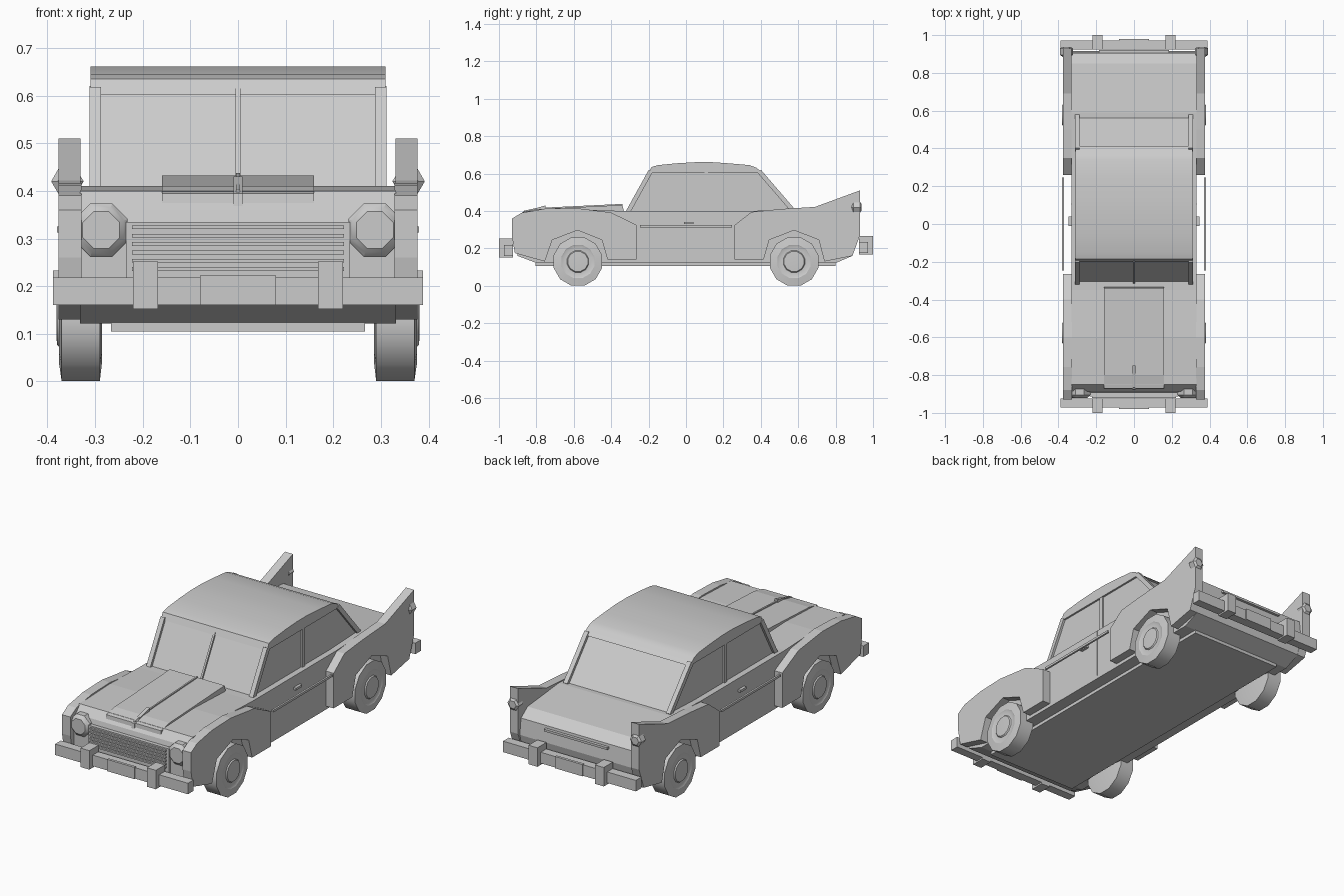
import bpy, bmesh, math
from mathutils import Matrix, Vector

grey = bpy.data.materials.new("body grey")
grey.diffuse_color = (0.6, 0.6, 0.6, 1)


def finish(name, bm, smooth=False):
    bmesh.ops.recalc_face_normals(bm, faces=bm.faces)
    me = bpy.data.meshes.new(name)
    bm.to_mesh(me)
    bm.free()
    me.materials.append(grey)
    ob = bpy.data.objects.new(name, me)
    bpy.context.collection.objects.link(ob)
    if smooth:
        bpy.ops.object.select_all(action='DESELECT')
        ob.select_set(True)
        bpy.context.view_layer.objects.active = ob
        bpy.ops.object.shade_smooth_by_angle(angle=math.radians(32))
    return ob


def mirror(ob):
    ob.modifiers.new("Mirror", 'MIRROR')
    return ob


def prism(name, pts, x0, x1, smooth=False):
    """Side outline of (y, z) points extruded across x."""
    bm = bmesh.new()
    a = [bm.verts.new((x0, y, z)) for y, z in pts]
    b = [bm.verts.new((x1, y, z)) for y, z in pts]
    bm.faces.new(a)
    bm.faces.new(b[::-1])
    n = len(pts)
    for i in range(n):
        j = (i + 1) % n
        bm.faces.new((a[i], b[i], b[j], a[j]))
    return finish(name, bm, smooth)


def box(name, x0, x1, y0, y1, z0, z1):
    return prism(name, [(y0, z0), (y1, z0), (y1, z1), (y0, z1)], x0, x1)


def lathe(name, rings, sides, centre, axis):
    """Rings of (distance, radius) around the x or y axis, capped at both ends."""
    bm = bmesh.new()
    loops = []
    for d, r in rings:
        loop = []
        for i in range(sides):
            t = 2 * math.pi * (i + 0.5) / sides
            u, v = r * math.sin(t), r * math.cos(t)
            p = (d, u, v) if axis == 'X' else (u, d, v)
            loop.append(bm.verts.new(Vector(p) + Vector(centre)))
        loops.append(loop)
    bm.faces.new(loops[0])
    bm.faces.new(loops[-1][::-1])
    for a, b in zip(loops, loops[1:]):
        for i in range(sides):
            j = (i + 1) % sides
            bm.faces.new((a[i], a[j], b[j], b[i]))
    return finish(name, bm, True)


def bar(name, p, q, x0, x1, w):
    """Slanted bar between two (y, z) points."""
    d = Vector((q[0] - p[0], q[1] - p[1])).normalized()
    n = Vector((-d.y, d.x)) * w / 2
    p, q = Vector(p), Vector(q)
    return prism(name, [p - n, q - n, q + n, p + n], x0, x1)


# Lower body and chassis
prism("body", [(-0.9, 0.16), (-0.8, 0.122), (0.8, 0.122), (0.89, 0.16), (0.915, 0.26), (0.905, 0.345),
               (0.85, 0.385), (0.59, 0.41), (0.35, 0.40), (-0.35, 0.40), (-0.6, 0.41), (-0.85, 0.40),
               (-0.885, 0.36), (-0.9, 0.3)], -0.332, 0.332)
box("chassis", -0.267, 0.267, -0.805, 0.8, 0.105, 0.135)

# Fenders with wheel arches
mirror(prism("front_fender", [
    (-0.93, 0.36), (-0.88, 0.39), (-0.757, 0.412), (-0.6, 0.417), (-0.4, 0.392), (-0.265, 0.325),
    (-0.265, 0.14), (-0.42, 0.14), (-0.45, 0.245), (-0.58, 0.297), (-0.715, 0.245), (-0.755, 0.13),
    (-0.915, 0.175), (-0.93, 0.26)], 0.328, 0.377))
mirror(prism("rear_fender", [
    (0.26, 0.325), (0.35, 0.395), (0.5, 0.41), (0.69, 0.422), (0.93, 0.51), (0.93, 0.27), (0.89, 0.16),
    (0.74, 0.13), (0.71, 0.245), (0.578, 0.297), (0.445, 0.245), (0.415, 0.14), (0.26, 0.14)],
    0.33, 0.377))

# Cabin glass and roof
prism("cabin_glass", [(-0.31, 0.39), (-0.19, 0.61), (0.39, 0.61), (0.57, 0.40)], -0.3, 0.3)
prism("roof", [(-0.2, 0.602), (-0.185, 0.635), (-0.15, 0.645), (-0.05, 0.655), (0.05, 0.661), (0.14, 0.661),
               (0.24, 0.654), (0.34, 0.645), (0.375, 0.632), (0.412, 0.602)], -0.31, 0.31, True)
mirror(bar("windscreen_pillar", (-0.31, 0.395), (-0.19, 0.612), 0.288, 0.312, 0.024))
mirror(bar("rear_pillar", (0.57, 0.405), (0.392, 0.612), 0.288, 0.312, 0.024))
mirror(box("door_pillar", 0.295, 0.308, 0.098, 0.118, 0.395, 0.61))
bar("windscreen_divider", (-0.312, 0.395), (-0.192, 0.612), -0.005, 0.005, 0.012)

# Door trim and handles
mirror(box("door_trim", 0.37, 0.38, -0.247, 0.245, 0.313, 0.325))
mirror(box("door_handle", 0.33, 0.347, -0.01, 0.04, 0.33, 0.342))
mirror(box("door_seam", 0.33, 0.334, 0.104, 0.108, 0.14, 0.40))

# Raised bonnet panel and ornament
prism("bonnet_panel", [(-0.875, 0.35), (-0.87, 0.395), (-0.8, 0.41), (-0.34, 0.432), (-0.33, 0.39),
                       (-0.6, 0.35)], -0.16, 0.16)
prism("bonnet_strip", [(-0.87, 0.39), (-0.865, 0.402), (-0.8, 0.416), (-0.34, 0.438), (-0.34, 0.42),
                       (-0.8, 0.4)], -0.004, 0.004)
prism("bonnet_ornament", [(-0.878, 0.368), (-0.875, 0.395), (-0.75, 0.43), (-0.75, 0.41), (-0.85, 0.37)],
      -0.009, 0.009)

# Grille
box("grille_panel", -0.235, 0.235, -0.912, -0.87, 0.2, 0.335)
for i in range(6):
    z = 0.232 + i * 0.0175
    box("grille_bar", -0.222, 0.222, -0.922, -0.905, z, z + 0.008)

# Headlights and tail lights
mirror(lathe("headlight", [(-0.922, 0.042), (-0.915, 0.05), (-0.905, 0.06), (-0.86, 0.06)], 8,
             (0.287, 0, 0.318), 'Y'))
mirror(lathe("tail_light", [(0.885, 0.02), (0.895, 0.034), (0.93, 0.034), (0.938, 0.022)], 6,
             (0.358, 0, 0.42), 'Y'))

# Bumpers, overriders and plates; the rear set sits slightly higher
for name, s, dz in (("front", -1, 0.0), ("rear", 1, 0.015)):
    def span(a, b):
        return sorted((s * a, s * b))
    box(name + "_bumper", -0.388, 0.388, *span(0.925, 0.972), 0.16 + dz, 0.218 + dz)
    mirror(box(name + "_overrider", 0.168, 0.22, *span(0.925, 1.0), 0.152 + dz, 0.252 + dz))
    box(name + "_plate", -0.08, 0.08, *span(0.965, 0.979), 0.16 + dz, 0.222 + dz)
box("boot_handle", -0.185, 0.185, 0.9, 0.922, 0.32, 0.332)

# Wheels with stepped hubcaps
for name, y in (("front_wheel", -0.578), ("rear_wheel", 0.578)):
    mirror(lathe(name, [(0.285, 0.09), (0.29, 0.134), (0.37, 0.134), (0.376, 0.092), (0.373, 0.086),
                        (0.374, 0.06), (0.38, 0.055), (0.381, 0.03)], 12, (0, y, 0.13), 'X'))
